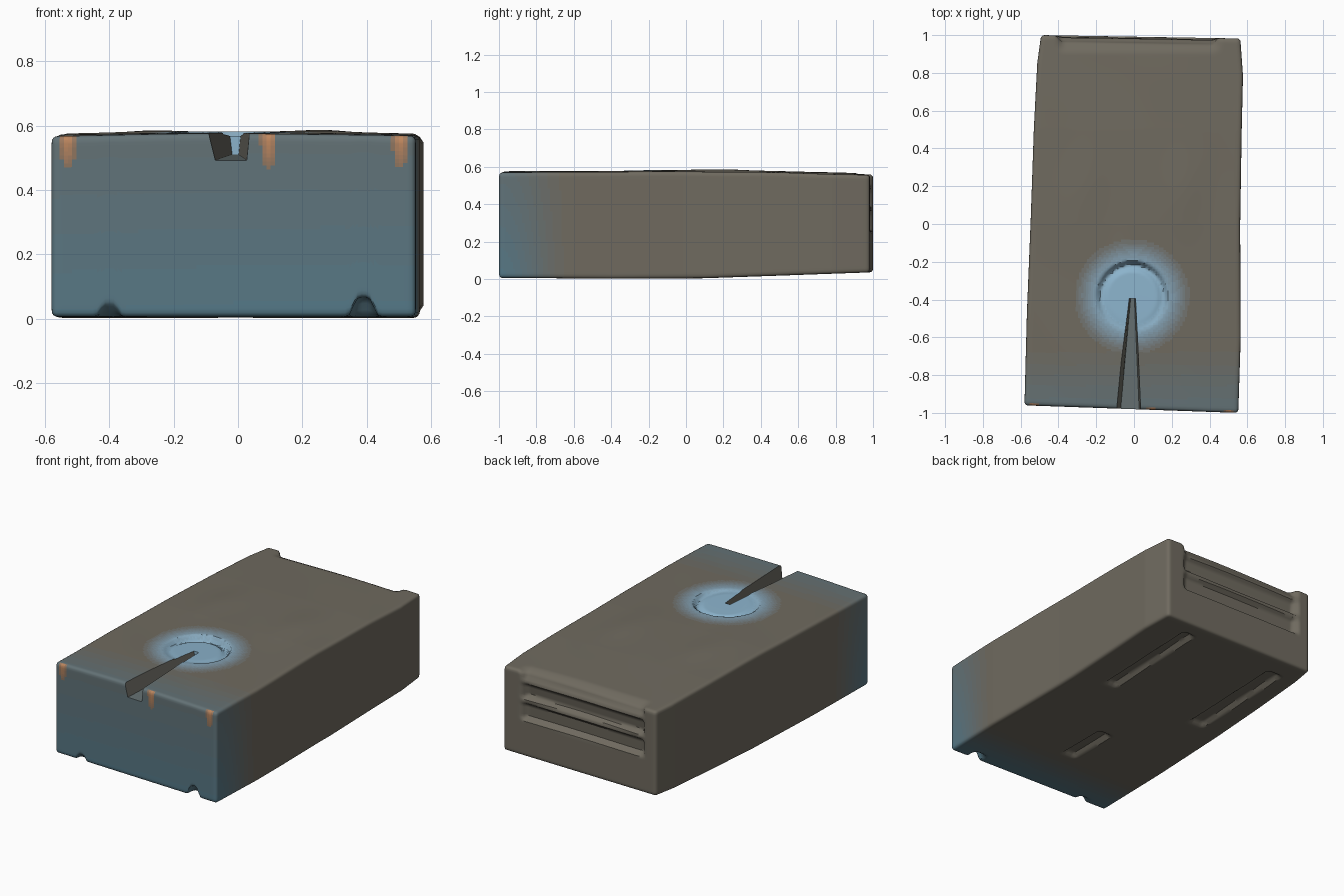
import bpy, bmesh, math
from mathutils import Vector

if "Cube" in bpy.data.objects:
    bpy.data.objects.remove(bpy.data.objects["Cube"])

NX, NY, NZ = 88, 160, 46


def lerp(a, b, t):
    return a + (b - a) * t


def smooth(a, b, t):
    t = max(0.0, min(1.0, (t - a) / (b - a)))
    return t * t * (3 - 2 * t)


def curve(points, t):
    if t <= points[0][0]:
        return points[0][1]
    for (a, p), (b, q) in zip(points, points[1:]):
        if t <= b:
            return lerp(p, q, (t - a) / (b - a))
    return points[-1][1]


def band(lo, hi, soft, t):
    return smooth(lo - soft, lo + soft, t) * (1 - smooth(hi - soft, hi + soft, t))


# Outlines of the slightly warped block
LEFT = [(-1, -.58), (-.5, -.567), (0, -.547), (.5, -.53), (.85, -.512), (1, -.492)]
RIGHT = [(-1, .552), (-.6, .565), (0, .562), (.5, .57), (.8, .577), (1, .563)]
TOP = [(-1, .567), (0, .574), (.5, .569), (1, .555)]
BOTTOM = [(-1, .006), (-.4, .002), (.1, .004), (.5, .018), (1, .036)]
# Depth of the moulded back panel against height
PANEL = [(.255, 0), (.275, .035), (.345, .03), (.365, .007), (.385, .007),
         (.4, .04), (.465, .03), (.485, .01), (.5, .012), (.52, .03), (.6, .035)]
DISC_X, DISC_Y, DISC_R = -.01, -.385, .18


def top_z(x, y):
    z = curve(TOP, y) + .008 * (1 - (x / .58) ** 2)
    for cx in (-.26, .27):
        z += .008 * math.exp(-((x - cx) / .1) ** 2 - ((y - .2) / .2) ** 2)
    z += .0015 * math.sin(9 * x + 4 * y) * math.sin(6 * y)
    # round dent, deepest in a crescent at its back
    dx, dy = x - DISC_X, y - DISC_Y
    r = math.hypot(dx, dy)
    if r < .25:
        back = max(0, min(1, .5 + .5 * dy / DISC_R))
        z -= (.004 + .018 * back) * (1 - smooth(DISC_R - .012, DISC_R + .012, r))
        z -= .018 * back * band(DISC_R - .035, DISC_R, .012, r)
    # sagging rim above the back panel
    z -= .022 * band(-.39, .44, .03, x) * smooth(.9, .97, y)
    return z


def bottom_z(x, y):
    z = curve(BOTTOM, y)
    # shallow slots underneath
    for cx, y0, y1, hw in ((.325, .18, .88, .035), (-.35, .15, .85, .045), (-.01, -.6, -.28, .04)):
        z += .025 * band(cx - hw, cx + hw, .013, x) * band(y0, y1, .02, y)
    # notches at the front foot
    for cx, h, w in ((-.4, .035, .03), (.39, .06, .035)):
        z += h * math.exp(-((x - cx) / w) ** 4) * (1 - smooth(-.965, -.91, y))
    return z


def rounded(p, size, r=.018):
    q = Vector([max(r, min(s - r, c)) for c, s in zip(p, size)])
    d = Vector(p) - q
    return q + d.normalized() * r if d.length > r else Vector(p)


def place(i, j, k):
    size = (1.12, 2.0, .57)
    p = rounded((i / NX * 1.12, j / NY * 2, k / NZ * .57), size)
    u, v, w = p.x / 1.12, p.y / 2, p.z / .57
    yy = 2 * v - 1
    x = lerp(curve(LEFT, yy), curve(RIGHT, yy), u)
    z0 = lerp(bottom_z(x, yy), top_z(x, yy), w)
    back = lerp(1.0, .982, u) - band(-.4, .43, .02, x) * curve(PANEL, z0)
    y = lerp(lerp(-.96, -1.0, u), back, v)
    z = lerp(bottom_z(x, y), top_z(x, y), w)
    return Vector((x, y, z))


# Block surface: six grids sharing their edges
bm = bmesh.new()
verts = {}


def vert(key):
    if key not in verts:
        verts[key] = bm.verts.new(place(*key))
    return verts[key]


N = (NX, NY, NZ)
for axis in range(3):
    a, b = (axis + 1) % 3, (axis + 2) % 3
    for side in (0, N[axis]):
        for i in range(N[a]):
            for j in range(N[b]):
                quad = []
                for di, dj in ((0, 0), (1, 0), (1, 1), (0, 1)):
                    key = [0, 0, 0]
                    key[axis], key[a], key[b] = side, i + di, j + dj
                    quad.append(vert(tuple(key)))
                bm.faces.new(quad if side else quad[::-1])
me = bpy.data.meshes.new("block")
bm.to_mesh(me)
bm.free()
block = bpy.data.objects.new("block", me)
bpy.context.collection.objects.link(block)

# Tapered channel running from the front edge into the dent
bm = bmesh.new()
rings = []
for y, pts in ((-1.05, [(-.077, .49), (.03, .49), (.045, .64), (-.115, .64)]),
               (-.395, [(-.018, .51), (.002, .51), (.016, .64), (-.034, .64)])):
    rings.append([bm.verts.new((x, y, z)) for x, z in pts])
bm.faces.new(rings[0])
bm.faces.new(rings[1][::-1])
for i in range(4):
    n = (i + 1) % 4
    bm.faces.new((rings[0][i], rings[1][i], rings[1][n], rings[0][n]))
bmesh.ops.recalc_face_normals(bm, faces=bm.faces)
cme = bpy.data.meshes.new("channel_cutter")
bm.to_mesh(cme)
bm.free()
cutter = bpy.data.objects.new("channel_cutter", cme)
bpy.context.collection.objects.link(cutter)
cutter.hide_render = True
bpy.context.view_layer.objects.active = block
block.select_set(True)
mod = block.modifiers.new("channel", 'BOOLEAN')
mod.object, mod.operation, mod.solver = cutter, 'DIFFERENCE', 'EXACT'
bpy.ops.object.modifier_apply(modifier=mod.name)
bpy.data.objects.remove(cutter)

# Colour ramps: grey-brown fading to front blue, glow blue and amber
BASE = (.16, .145, .115)
RAMPS = {"front_blue": (.09, .19, .245), "glow_blue": (.26, .45, .60), "amber": (.52, .24, .11)}
LEVELS = 10
me = block.data
me.materials.clear()
slots = {}


def slot(name, amount):
    level = round(max(0, min(1, amount)) * LEVELS)
    key = (name, level) if level else ("base", 0)
    if key not in slots:
        mat = bpy.data.materials.new(f"{key[0]}_{level}")
        t = level / LEVELS
        mat.diffuse_color = (*[lerp(b, c, t) for b, c in zip(BASE, RAMPS[name])], 1)
        mat.use_nodes = True
        mat.node_tree.nodes["Principled BSDF"].inputs["Base Color"].default_value = mat.diffuse_color
        me.materials.append(mat)
        slots[key] = len(slots)
    return slots[key]


for poly in me.polygons:
    x, y, z = poly.center
    front = (1 - smooth(-1, -.6, y)) * lerp(1.0, .5, z / .57)
    glow = 1 - smooth(.13, .33, math.hypot(x - DISC_X, y - DISC_Y))
    if z < .45:
        glow = 0
    amber = 0
    if y < -.93 and poly.normal.y < -.4:
        amber = max(math.exp(-((x - cx) / .022) ** 2) for cx in (-.53, .095, .505)) * smooth(.42, .56, z)
    amounts = {"front_blue": front, "glow_blue": glow, "amber": amber}
    best = "amber" if amber > .25 else max(("front_blue", "glow_blue"), key=amounts.get)
    poly.material_index = slot(best, amounts[best])

bpy.ops.object.shade_smooth_by_angle(angle=math.radians(40))
